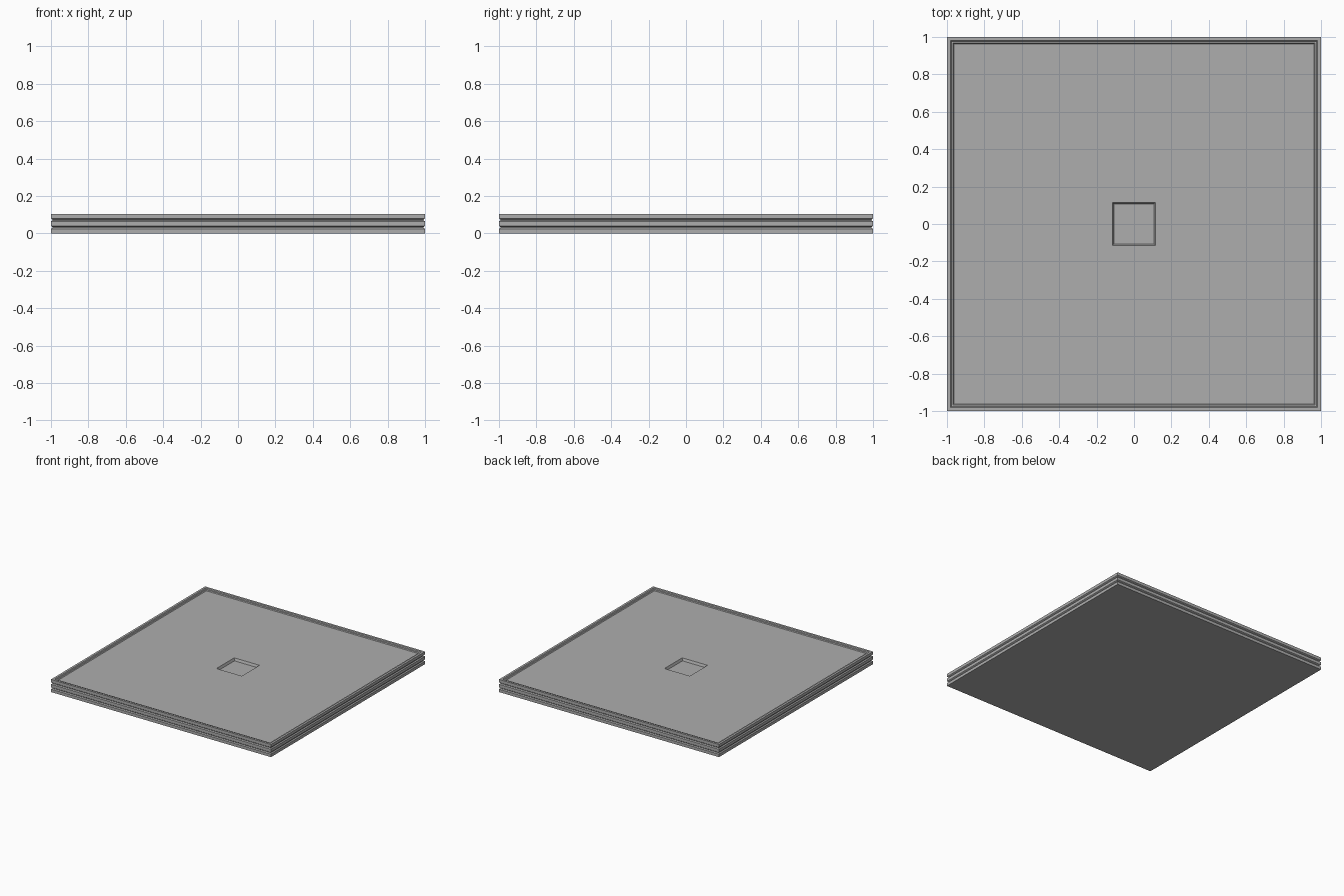
import bpy, bmesh

if "Cube" in bpy.data.objects:
    bpy.data.objects.remove(bpy.data.objects["Cube"])


def square_loft(name, profile):
    """Loft concentric square rings through (half_width, z) points and cap both ends."""
    bm = bmesh.new()
    rings = []
    for h, z in profile:
        rings.append([bm.verts.new((sx * h, sy * h, z))
                      for sx, sy in ((-1, -1), (1, -1), (1, 1), (-1, 1))])
    for a, b in zip(rings, rings[1:]):
        for i in range(4):
            j = (i + 1) % 4
            bm.faces.new((a[i], a[j], b[j], b[i]))
    bm.faces.new(rings[0][::-1])
    bm.faces.new(rings[-1])
    bmesh.ops.recalc_face_normals(bm, faces=bm.faces)
    mesh = bpy.data.meshes.new(name)
    bm.to_mesh(mesh)
    bm.free()
    obj = bpy.data.objects.new(name, mesh)
    bpy.context.collection.objects.link(obj)
    return obj


# Outer edge: three bands separated by two shallow sloped grooves
profile = [(1.0, 0.0), (1.0, 0.024)]
for z in (0.024, 0.064):
    profile += [(0.992, z + 0.006), (0.992, z + 0.010), (1.0, z + 0.016)]
    if z < 0.05:
        profile += [(1.0, 0.064)]

# Top rim, small step, and sunken floor
profile += [(1.0, 0.104), (0.982, 0.104), (0.977, 0.098),
            (0.967, 0.098), (0.962, 0.092)]

# Central square recess
profile += [(0.115, 0.092), (0.107, 0.072)]

plate = square_loft("floor_plate", profile)

# Dark grey surface
grey = bpy.data.materials.new("dark_grey")
grey.diffuse_color = (0.42, 0.42, 0.42, 1.0)
grey.use_nodes = True
grey.node_tree.nodes["Principled BSDF"].inputs["Base Color"].default_value = grey.diffuse_color
plate.data.materials.append(grey)
